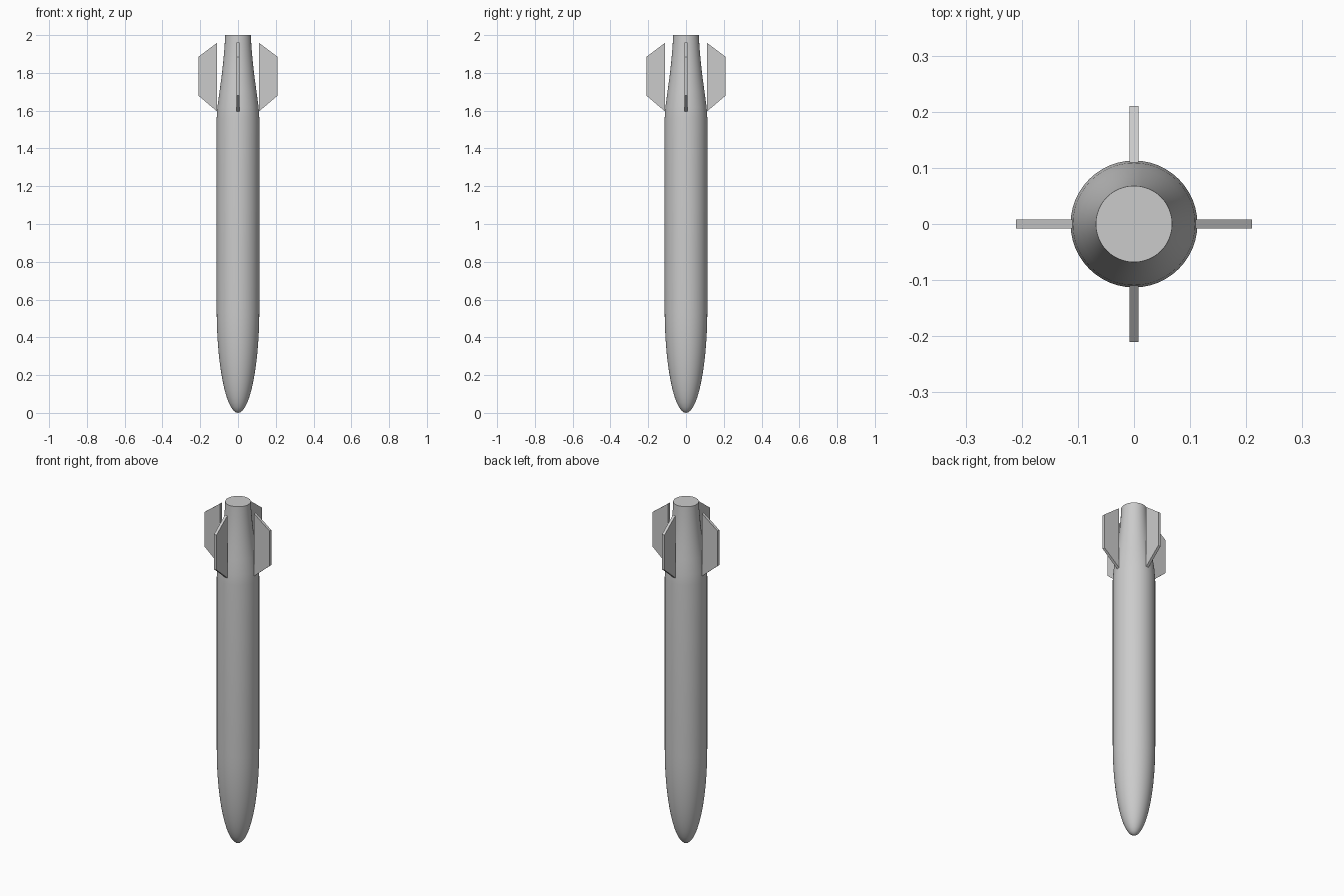
import bpy, bmesh, math
from mathutils import Matrix

default = bpy.data.objects.get("Cube")
if default:
    bpy.data.objects.remove(default)

RADIUS, NECK = 0.113, 0.068
NOSE_TOP, TAPER_START, TOP = 0.55, 1.56, 2.0

grey = bpy.data.materials.new("light grey")
grey.use_nodes = True
grey.diffuse_color = (0.6, 0.6, 0.6, 1)
grey.node_tree.nodes["Principled BSDF"].inputs["Base Color"].default_value = (0.6, 0.6, 0.6, 1)


def add_object(name, bm):
    bmesh.ops.recalc_face_normals(bm, faces=bm.faces)
    mesh = bpy.data.meshes.new(name)
    bm.to_mesh(mesh)
    bm.free()
    mesh.materials.append(grey)
    obj = bpy.data.objects.new(name, mesh)
    bpy.context.collection.objects.link(obj)
    return obj


# Body: elliptical nose, straight barrel, tapered tail with a flat cap
profile = []
for i in range(15):
    a = math.pi / 2 * i / 14
    profile.append((RADIUS * math.sin(a), NOSE_TOP * (1 - math.cos(a))))
profile += [(RADIUS, TAPER_START), (0.109, 1.62), (0.098, 1.7), (0.087, 1.78),
            (0.078, 1.86), (0.071, 1.94), (NECK, TOP), (0, TOP)]
bm = bmesh.new()
verts = [bm.verts.new((r, 0, z)) for r, z in profile]
edges = [bm.edges.new(pair) for pair in zip(verts, verts[1:])]
bmesh.ops.spin(bm, geom=verts + edges, cent=(0, 0, 0), axis=(0, 0, 1),
               angle=2 * math.pi, steps=48, use_merge=True)
bmesh.ops.remove_doubles(bm, verts=bm.verts, dist=0.0001)
body = add_object("body", bm)
bpy.context.view_layer.objects.active = body
body.select_set(True)
bpy.ops.object.shade_smooth_by_angle(angle=math.radians(35))

# Tail fins: four flat trapezoid plates standing just off the tapered tail
outline = [(0.11, 1.595), (0.21, 1.68), (0.21, 1.885), (0.11, 1.96)]
for index, side in enumerate(("left", "back", "right", "front")):
    bm = bmesh.new()
    face = bm.faces.new([bm.verts.new((x, -0.008, z)) for x, z in outline])
    ext = bmesh.ops.extrude_face_region(bm, geom=[face])
    moved = [v for v in ext["geom"] if isinstance(v, bmesh.types.BMVert)]
    bmesh.ops.translate(bm, verts=moved, vec=(0, 0.016, 0))
    bmesh.ops.rotate(bm, verts=bm.verts, matrix=Matrix.Rotation(index * math.pi / 2, 3, "Z"))
    add_object(side + "_fin", bm)
